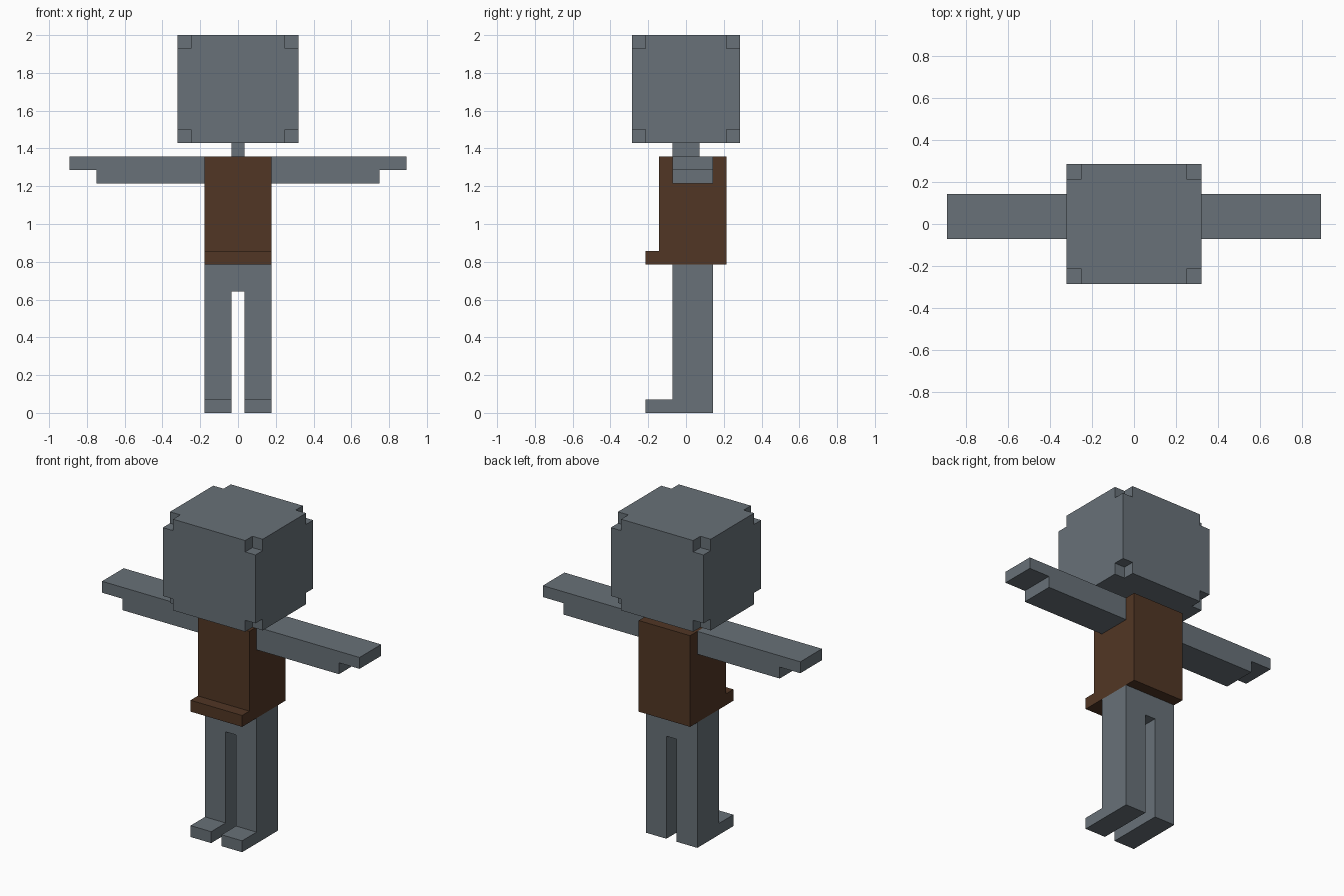
import bpy
import bmesh
from mathutils import Vector

if "Cube" in bpy.data.objects:
    bpy.data.objects.remove(bpy.data.objects["Cube"], do_unlink=True)

U = 2 / 28  # one block; the figure is 28 blocks tall


def make_material(name, rgb):
    mat = bpy.data.materials.new(name)
    mat.use_nodes = True
    mat.diffuse_color = (*rgb, 1)
    mat.node_tree.nodes["Principled BSDF"].inputs["Base Color"].default_value = (*rgb, 1)
    return mat


GREY = make_material("slate_grey", (0.138, 0.165, 0.188))
BROWN = make_material("dark_brown", (0.083, 0.037, 0.018))


def block_part(name, mat, boxes, carve=()):
    """Union of boxes minus carved boxes, in block units, as one clean shell.
    Each box is (x0, x1, y0, y1, z0, z1)."""
    every = list(boxes) + list(carve)
    cuts = [sorted({b[2 * a + s] for b in every for s in (0, 1)}) for a in range(3)]

    def solid(cell):
        if any(not 0 <= cell[a] < len(cuts[a]) - 1 for a in range(3)):
            return False
        mid = [(cuts[a][cell[a]] + cuts[a][cell[a] + 1]) / 2 for a in range(3)]

        def within(b):
            return all(b[2 * a] < mid[a] < b[2 * a + 1] for a in range(3))
        return any(map(within, boxes)) and not any(map(within, carve))

    bm = bmesh.new()
    cells = [(i, j, k) for i in range(len(cuts[0]) - 1)
             for j in range(len(cuts[1]) - 1) for k in range(len(cuts[2]) - 1)]
    for cell in filter(solid, cells):
        for a in range(3):
            for side in (0, 1):
                near = list(cell)
                near[a] += 2 * side - 1
                if solid(near):
                    continue
                b, c = (a + 1) % 3, (a + 2) % 3
                corners = []
                for db, dc in ((0, 0), (1, 0), (1, 1), (0, 1)):
                    p = Vector()
                    p[a] = cuts[a][cell[a] + side]
                    p[b] = cuts[b][cell[b] + db]
                    p[c] = cuts[c][cell[c] + dc]
                    corners.append(bm.verts.new(p * U))
                bm.faces.new(corners if side else corners[::-1])
    bmesh.ops.remove_doubles(bm, verts=bm.verts, dist=1e-4)
    bmesh.ops.dissolve_limit(bm, angle_limit=0.01, verts=bm.verts, edges=bm.edges)
    mesh = bpy.data.meshes.new(name)
    bm.to_mesh(mesh)
    bm.free()
    mesh.materials.append(mat)
    obj = bpy.data.objects.new(name, mesh)
    bpy.context.collection.objects.link(obj)
    return obj


def mirror_x(box):
    return (-box[1], -box[0], *box[2:])


# Head with a one-block notch at every corner
notches = [(x, x + 1, y, y + 1, z, z + 1)
           for x in (-4.5, 3.5) for y in (-4, 3) for z in (20, 27)]
block_part("head", GREY, [(-4.5, 4.5, -4, 4, 20, 28)], notches)
block_part("neck", GREY, [(-0.5, 0.5, -1, 1, 19, 20)])

# Tunic with a ledge along the front hem
block_part("tunic", BROWN, [(-2.5, 2.5, -2, 3, 11, 19), (-2.5, 2.5, -3, -2, 11, 12)])

# Hips
block_part("hips", GREY, [(-2.5, 2.5, -1, 2, 9, 11)])

# Arms with thinner hands, and legs with feet pointing forward
arm = [(2.5, 10.5, -1, 2, 17, 19), (10.5, 12.5, -1, 2, 18, 19)]
leg = [(0.5, 2.5, -1, 2, 0, 9), (0.5, 2.5, -3, -1, 0, 1)]
for part, boxes in (("arm", arm), ("leg", leg)):
    block_part("left_" + part, GREY, boxes)
    block_part("right_" + part, GREY, [mirror_x(b) for b in boxes])
